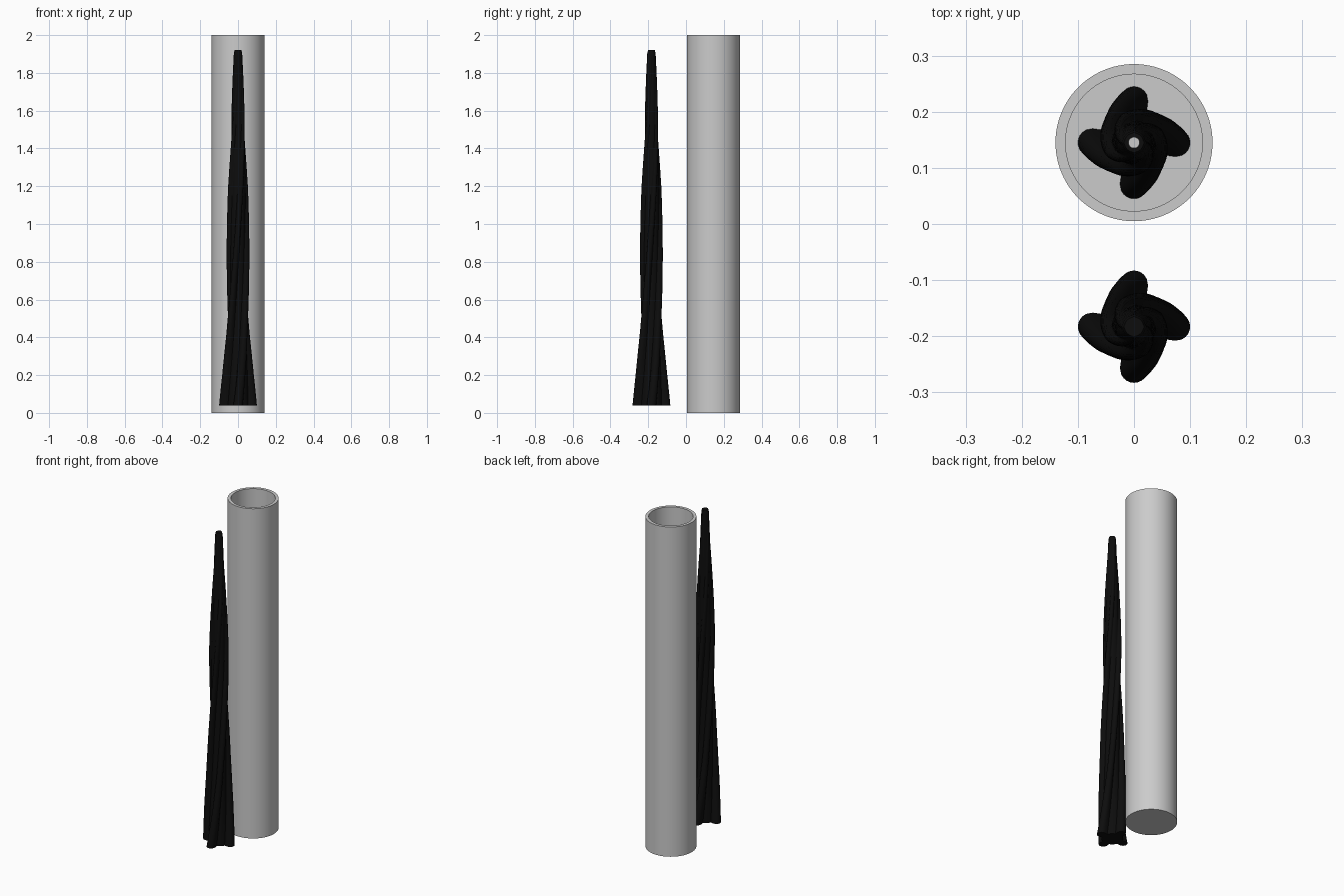
import bpy, bmesh, math

if "Cube" in bpy.data.objects:
    bpy.data.objects.remove(bpy.data.objects["Cube"])


def material(name, rgb):
    m = bpy.data.materials.new(name)
    m.diffuse_color = (*rgb, 1)
    m.use_nodes = True
    m.node_tree.nodes["Principled BSDF"].inputs["Base Color"].default_value = m.diffuse_color
    return m


GREY = material("light grey", (0.6, 0.6, 0.6))
BLACK = material("black", (0.004, 0.004, 0.004))


def finish(bm, name, mat, y, angle=35):
    bmesh.ops.recalc_face_normals(bm, faces=bm.faces)
    mesh = bpy.data.meshes.new(name)
    bm.to_mesh(mesh)
    bm.free()
    mesh.materials.append(mat)
    ob = bpy.data.objects.new(name, mesh)
    ob.location.y = y
    bpy.context.collection.objects.link(ob)
    bpy.context.view_layer.objects.active = ob
    ob.select_set(True)
    bpy.ops.object.shade_smooth_by_angle(angle=math.radians(angle))
    ob.select_set(False)


def skin(bm, rings, cap_start=True, cap_end=True):
    """Join rings of points with quads, optionally capping the ends."""
    rows = [[bm.verts.new(p) for p in ring] for ring in rings]
    n = len(rows[0])
    for a, b in zip(rows, rows[1:]):
        for i in range(n):
            j = (i + 1) % n
            bm.faces.new((a[i], a[j], b[j], b[i]))
    if cap_start:
        bm.faces.new(rows[0][::-1])
    if cap_end:
        bm.faces.new(rows[-1])


def circle(r, z, n=96):
    return [(r * math.cos(math.tau * i / n), r * math.sin(math.tau * i / n), z)
            for i in range(n)]


# height and lobe radius along the spire
PROFILE = [(0.04, 0.1), (0.2, 0.086), (0.4, 0.073), (0.55, 0.067), (0.8, 0.062),
           (1.2, 0.055), (1.4, 0.047), (1.6, 0.038), (1.85, 0.025), (1.905, 0.022), (1.92, 0.018)]


def radius_at(z):
    for (z0, r0), (z1, r1) in zip(PROFILE, PROFILE[1:]):
        if z <= z1:
            return r0 + (r1 - r0) * (z - z0) / (z1 - z0)
    return PROFILE[-1][1]


def lobed_ring(z, n=96):
    """Four round lobes around a core, turning with height."""
    big = radius_at(z)
    t = (z - 0.04) / 1.88
    twist = math.pi * t
    core = 0.58 + 0.36 * t * t
    ring = []
    for i in range(n):
        a = math.tau * i / n
        d = (a + math.pi / 4) % (math.pi / 2) - math.pi / 4
        r = core
        under = 0.25 ** 2 - (0.75 * math.sin(d)) ** 2
        if under > 0:
            r = max(r, 0.75 * math.cos(d) + math.sqrt(under))
        ring.append((big * r * math.cos(a + twist), big * r * math.sin(a + twist), z))
    return ring


def spire(name, y):
    heights = sorted({0.04 + 1.88 * i / 60 for i in range(61)} | {1.905})
    bm = bmesh.new()
    skin(bm, [lobed_ring(z) for z in heights])
    finish(bm, name, BLACK, y, 50)


# open tube with a thick wall and a closed floor
bm = bmesh.new()
skin(bm, [circle(0.14, 0), circle(0.14, 2), circle(0.122, 2), circle(0.122, 0.04)])
finish(bm, "tube", GREY, 0.145)

# free-standing spire and its twin inside the tube
spire("front_spire", -0.183)
spire("inner_spire", 0.145)

# thin core rod showing at the tip of the inner spire
bm = bmesh.new()
skin(bm, [circle(0.01, 0.04, 32), circle(0.01, 1.925, 32)])
finish(bm, "core_rod", GREY, 0.145)
